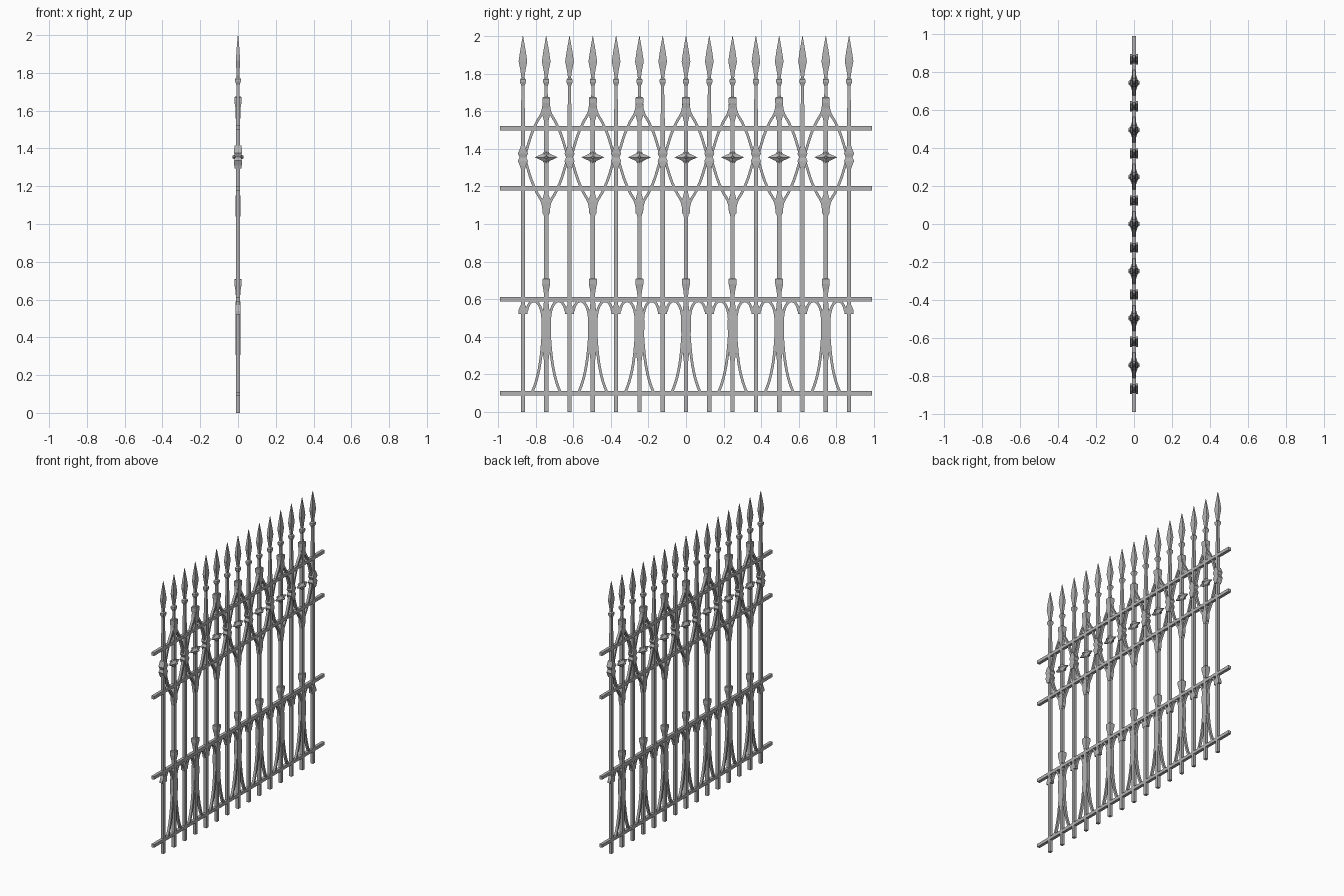
import bpy, bmesh, math
from mathutils import Vector
from mathutils.geometry import interpolate_bezier

if "Cube" in bpy.data.objects:
    bpy.data.objects.remove(bpy.data.objects["Cube"])

iron = bpy.data.materials.new("grey_iron")
iron.use_nodes = True
iron.diffuse_color = (0.45, 0.45, 0.45, 1)
iron.node_tree.nodes["Principled BSDF"].inputs["Base Color"].default_value = (0.45, 0.45, 0.45, 1)

STEP, COUNT, HALF = 0.124, 15, 0.011
MID = 1.355   # height of the rosettes


def finish(bm, name):
    bmesh.ops.recalc_face_normals(bm, faces=bm.faces)
    me = bpy.data.meshes.new(name)
    bm.to_mesh(me)
    bm.free()
    me.materials.append(iron)
    return me


def place(me, name, y):
    ob = bpy.data.objects.new(name, me)
    ob.location.y = y
    bpy.context.collection.objects.link(ob)


def loft(bm, rows, n=4):
    """Stack n-sided sections (half depth, half width, z)."""
    k = 1 / math.cos(math.pi / n)
    rings = []
    for hx, hy, z in rows:
        ang = [(i + 0.5) * math.tau / n for i in range(n)]
        rings.append([bm.verts.new((hx * k * math.cos(a), hy * k * math.sin(a), z)) for a in ang])
    for a, b in zip(rings, rings[1:]):
        for i in range(n):
            j = (i + 1) % n
            bm.faces.new((a[i], a[j], b[j], b[i]))
    bm.faces.new(rings[0])
    bm.faces.new(rings[-1])


def strap(bm, ctrl, depth=0.009, width=0.007, steps=10):
    """Flat bar swept along a bezier in the fence plane, on both sides."""
    for side in (1, -1):
        pts = interpolate_bezier(*[Vector((0, side * y, z)) for y, z in ctrl], steps)
        rings = []
        for i, p in enumerate(pts):
            t = (pts[min(i + 1, steps - 1)] - pts[max(i - 1, 0)]).normalized()
            off = Vector((0, -t.z, t.y)) * width
            dx = Vector((depth, 0, 0))
            rings.append([bm.verts.new(v) for v in (p + off + dx, p - off + dx, p - off - dx, p + off - dx)])
        for a, b in zip(rings, rings[1:]):
            for i in range(4):
                j = (i + 1) % 4
                bm.faces.new((a[i], a[j], b[j], b[i]))
        bm.faces.new(rings[0])
        bm.faces.new(rings[-1])


# Picket with knob and spear head
bm = bmesh.new()
loft(bm, [(HALF, HALF, 0), (HALF, HALF, 1.56), (0.008, 0.008, 1.70), (0.008, 0.008, 1.735),
          (0.015, 0.016, 1.755), (0.015, 0.016, 1.768), (0.007, 0.008, 1.778),
          (0.009, 0.014, 1.82), (0.011, 0.023, 1.865), (0.008, 0.015, 1.92), (0.001, 0.001, 2.0)])
picket = finish(bm, "picket")

# Flared collars at the top scroll and above the third rail
bm = bmesh.new()
for top in (1.675, 0.71):
    loft(bm, [(0.012, 0.012, top - 0.085), (0.013, 0.014, top - 0.065), (0.019, 0.021, top - 0.03),
              (0.019, 0.021, top - 0.004), (0.016, 0.017, top)])
collars = finish(bm, "collars")

# Ogee scrolls, mirrored above and below the rosette
bm = bmesh.new()
for s in (1, -1):
    strap(bm, [(0.013, MID + s * 0.30), (0.012, MID + s * 0.22), (0.04, MID + s * 0.22), (0.06, MID + s * 0.165)])
    strap(bm, [(0.06, MID + s * 0.165), (0.088, MID + s * 0.11), (0.095, MID + s * 0.06), (0.115, MID + s * 0.01)])
    loft(bm, [(0.012, 0.012, MID + s * 0.315), (0.014, 0.021, MID + s * 0.27),
              (0.014, 0.023, MID + s * 0.235), (0.011, 0.011, MID + s * 0.19)])
scrolls = finish(bm, "scrolls")

# Arches under the third rail, and the lyre-shaped legs below
bm = bmesh.new()
strap(bm, [(0.018, 0.49), (0.025, 0.61), (0.09, 0.62), (0.104, 0.535)], steps=12)
strap(bm, [(0.014, 0.48), (0.022, 0.32), (0.032, 0.2), (0.075, 0.105)], steps=12)
loft(bm, [(0.011, 0.012, 0.27), (0.013, 0.022, 0.35), (0.014, 0.026, 0.44),
          (0.014, 0.026, 0.49), (0.012, 0.017, 0.54), (0.012, 0.012, 0.59)])
lyre = finish(bm, "lyre")

# Four-pointed rosette with a raised centre
bm = bmesh.new()
rim = []
for i in range(8):
    a = i * math.tau / 8
    ry, rz = (0.027, 0.027) if i % 2 else (0.061, 0.047)
    rim.append((ry * math.cos(a), rz * math.sin(a)))
rings = []
for x, f in ((-0.03, 0.14), (-0.02, 0.24), (-0.004, 1), (0.004, 1), (0.02, 0.24), (0.03, 0.14)):
    rings.append([bm.verts.new((x, y * f, MID + z * f)) for y, z in rim])
for a, b in zip(rings, rings[1:]):
    for i in range(8):
        j = (i + 1) % 8
        bm.faces.new((a[i], a[j], b[j], b[i]))
bm.faces.new(rings[0])
bm.faces.new(rings[-1])
rosette = finish(bm, "rosette")

# Clasp where neighbouring scrolls meet, and the small clasp under the arches
bm = bmesh.new()
for s in (1, -1):
    loft(bm, [(0.016, 0.018, MID), (0.020, 0.027, MID + s * 0.02),
              (0.020, 0.016, MID + s * 0.045), (0.018, 0.012, MID + s * 0.06)])
loft(bm, [(0.012, 0.024, 0.522), (0.012, 0.024, 0.54), (0.012, 0.012, 0.57)])
clasp = finish(bm, "clasp")

# Lay out the pickets, alternating ornaments
for i in range(COUNT):
    y = (i - COUNT // 2) * STEP
    place(picket, f"picket_{i + 1}", y)
    if i % 2:
        for me in (collars, scrolls, lyre, rosette):
            place(me, f"{me.name}_{i + 1}", y)
    else:
        place(clasp, f"clasp_{i + 1}", y)

# Horizontal rails
for name, z in (("bottom_rail", 0.10), ("lower_rail", 0.60), ("middle_rail", 1.19), ("upper_rail", 1.51)):
    bm = bmesh.new()
    loft(bm, [(0.011, 0.99, z - 0.0115), (0.011, 0.99, z + 0.0115)])
    place(finish(bm, name), name, 0)
